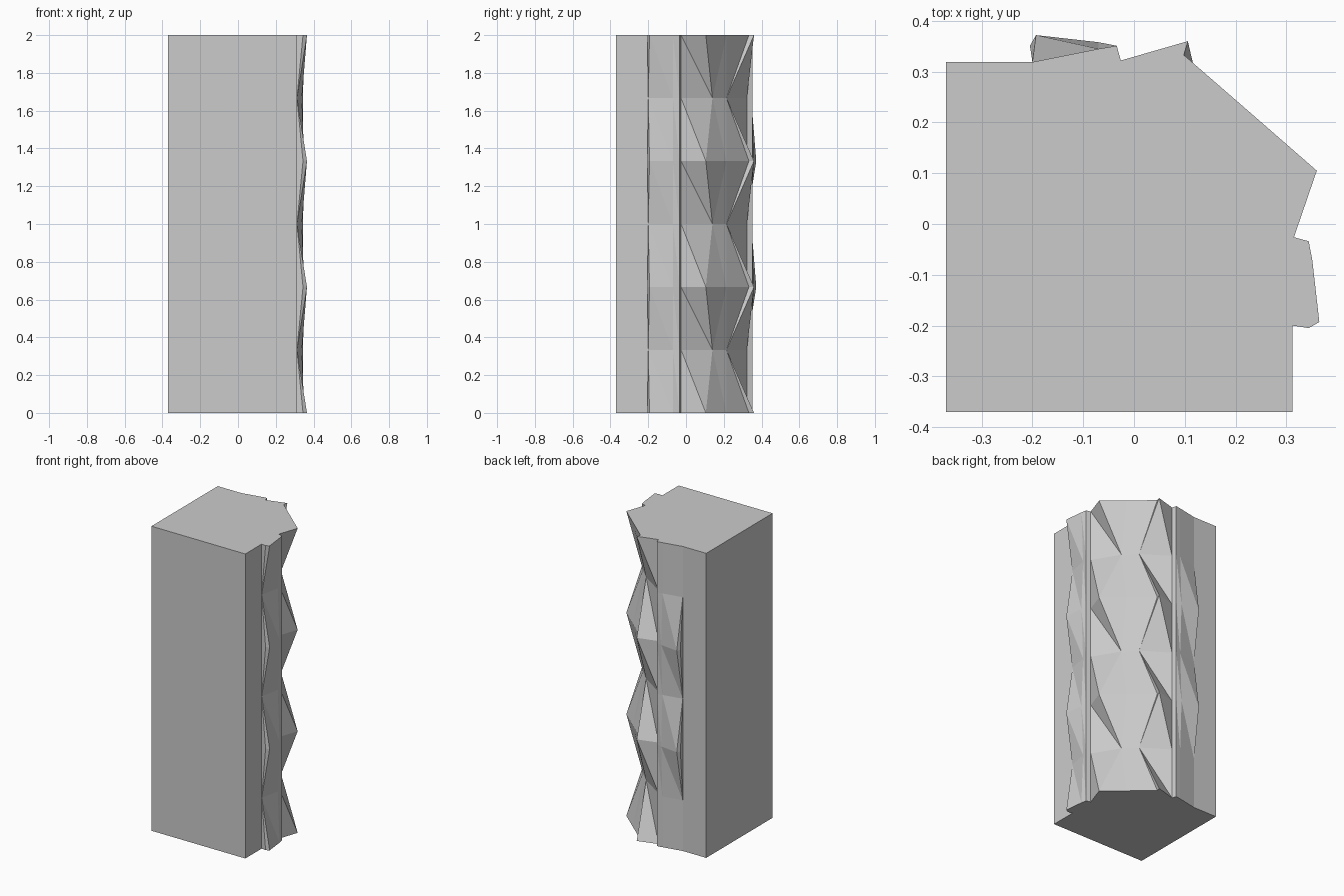
import bpy, bmesh

if "Cube" in bpy.data.objects:
    bpy.data.objects.remove(bpy.data.objects["Cube"])

LEVELS = 7
STEP = 2.0 / (LEVELS - 1)


def swap(points):
    """Carry a right-side run of the profile over to the back side."""
    return [(y, x + 0.007) for x, y in reversed(points)]


# Carved panel beside the plain corner: raised and flush versions
raised = [(0.312, -0.37), (0.312, -0.2), (0.344, -0.205), (0.365, -0.193),
          (0.351, -0.07), (0.344, -0.034), (0.315, -0.026)]
flush = [(0.312, -0.37), (0.312, -0.2), (0.312, -0.2), (0.312, -0.2),
         (0.338, -0.07), (0.344, -0.034), (0.315, -0.026)]

# Chamfered corner: wide flare and pinched waist
flare = [(0.36, 0.105), (0.235, 0.214), (0.235, 0.214), (0.098, 0.333), (0.106, 0.36)]
waist = [(0.215, 0.14), (0.215, 0.14), (0.14, 0.214), (0.14, 0.214), (0.14, 0.214)]
plain_corner = [(-0.37, -0.37)]


def profile(i):
    even = i % 2 == 0
    right = raised if even else flush
    back = raised if even and 0 < i < LEVELS - 1 else flush
    return right + (flare if even else waist) + swap(back) + plain_corner


# Block built by bridging stacked profiles with triangles
bm = bmesh.new()
rings = []
for i in range(LEVELS):
    ring, last, last_co = [], None, None
    for co in profile(i):
        if co != last_co:
            last = bm.verts.new((co[0], co[1], i * STEP))
            last_co = co
        ring.append(last)
    rings.append(ring)

n = len(rings[0])
for low, high in zip(rings, rings[1:]):
    for k in range(n):
        j = (k + 1) % n
        for tri in ((low[k], low[j], high[k]), (low[j], high[j], high[k])):
            if len(set(tri)) == 3:
                bm.faces.new(tri)

# Flat end caps
bm.faces.new(list(dict.fromkeys(reversed(rings[0]))))
bm.faces.new(list(dict.fromkeys(rings[-1])))
bmesh.ops.recalc_face_normals(bm, faces=bm.faces[:])

mesh = bpy.data.meshes.new("carved_corner_block")
bm.to_mesh(mesh)
bm.free()
obj = bpy.data.objects.new("carved_corner_block", mesh)
bpy.context.collection.objects.link(obj)
